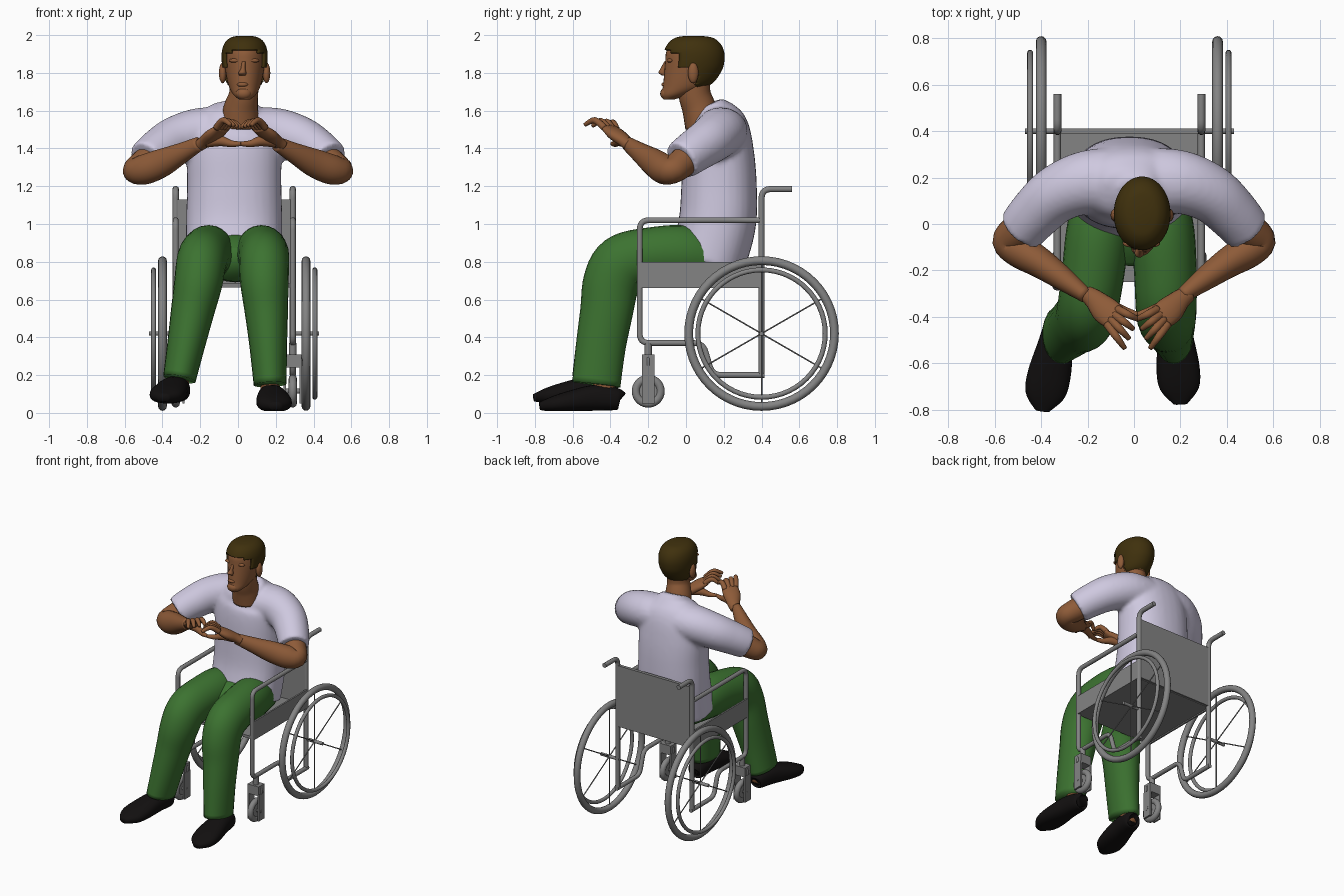
import bpy, bmesh, math
from mathutils import Vector, Matrix

if "Cube" in bpy.data.objects:
    bpy.data.objects.remove(bpy.data.objects["Cube"], do_unlink=True)


def material(name, r, g, b):
    m = bpy.data.materials.new(name)
    m.use_nodes = True
    m.diffuse_color = (r, g, b, 1)
    m.node_tree.nodes["Principled BSDF"].inputs["Base Color"].default_value = (r, g, b, 1)
    return m


METAL = material("grey metal", .23, .23, .23)
SKIN = material("brown skin", .27, .105, .04)
SHIRT = material("pale lilac cloth", .62, .58, .74)
TROUSERS = material("green cloth", .045, .17, .03)
HAIR = material("dark brown hair", .05, .03, .004)
SHOE = material("black leather", .006, .005, .005)


def finish(name, bm, mat, smooth=True):
    bmesh.ops.recalc_face_normals(bm, faces=bm.faces)
    me = bpy.data.meshes.new(name)
    for f in bm.faces:
        f.smooth = smooth
    bm.to_mesh(me)
    bm.free()
    me.materials.append(mat)
    ob = bpy.data.objects.new(name, me)
    bpy.context.collection.objects.link(ob)
    return ob


def catmull(p, i, t):
    a, b, c, d = (p[max(0, min(len(p) - 1, k))] for k in range(i - 1, i + 3))
    return [.5 * (2 * B + (C - A) * t + (2 * A - 5 * B + 4 * C - D) * t * t
                  + (3 * B - A - 3 * C + D) * t ** 3) for A, B, C, D in zip(a, b, c, d)]


def loft(name, rows, mat, side=(1, 0, 0), n=24, steps=5, power=1.0, level=False, keep=None, floor=None):
    """Smooth body through rows of (x, y, z, half width, half depth)."""
    pts = [catmull(rows, i, k / steps) for i in range(len(rows) - 1) for k in range(steps)]
    pts.append(list(rows[-1]))
    bm = bmesh.new()
    rings = []
    for i, p in enumerate(pts):
        t = Vector(pts[min(i + 1, len(pts) - 1)][:3]) - Vector(pts[max(i - 1, 0)][:3])
        t = Vector((0, 0, 1)) if level else t.normalized()
        u = Vector(side)
        u = (u - t * u.dot(t)).normalized()
        w = t.cross(u)
        ring = []
        for k in range(n):
            a = 2 * math.pi * k / n
            c, s = math.cos(a), math.sin(a)
            co = (Vector(p[:3]) + u * math.copysign(abs(c) ** power, c) * p[3]
                  + w * math.copysign(abs(s) ** power, s) * p[4])
            if floor is not None:
                co.z = max(co.z, floor)
            ring.append(bm.verts.new(co))
        rings.append(ring)
    for r, q in zip(rings, rings[1:]):
        for k in range(n):
            bm.faces.new((r[k], r[(k + 1) % n], q[(k + 1) % n], q[k]))
    bm.faces.new(rings[0])
    bm.faces.new(rings[-1])
    if keep:
        bad = [f for f in bm.faces if not keep(f.calc_center_median())]
        bmesh.ops.delete(bm, geom=bad, context='FACES')
    return finish(name, bm, mat)


def fuse(name, parts, voxel):
    """Join overlapping bodies into one blended skin."""
    bpy.ops.object.select_all(action='DESELECT')
    for p in parts:
        p.select_set(True)
    bpy.context.view_layer.objects.active = parts[0]
    bpy.ops.object.join()
    ob = parts[0]
    ob.name = name
    rm = ob.modifiers.new("blend", 'REMESH')
    rm.mode, rm.voxel_size, rm.use_smooth_shade = 'VOXEL', voxel, True
    sm = ob.modifiers.new("soften", 'SMOOTH')
    sm.factor, sm.iterations = .5, 6


def ball(name, loc, size, mat):
    bm = bmesh.new()
    bmesh.ops.create_uvsphere(bm, u_segments=16, v_segments=10, radius=1,
                              matrix=Matrix.Translation(loc) @ Matrix.Diagonal((*size, 1)))
    return finish(name, bm, mat)


def box(name, lo, hi, mat=METAL):
    lo, hi = Vector(lo), Vector(hi)
    bm = bmesh.new()
    bmesh.ops.create_cube(bm, size=1, matrix=Matrix.Translation((lo + hi) / 2)
                          @ Matrix.Diagonal((*(hi - lo), 1)))
    return finish(name, bm, mat, False)


def pipe(name, pts, r, bend=.07):
    """Metal tube with rounded bends."""
    pts = [Vector(p) for p in pts]
    path = [pts[0]]
    for a, b, c in zip(pts, pts[1:], pts[2:]):
        p, q = b + (a - b).normalized() * bend, b + (c - b).normalized() * bend
        path += [p * (1 - t) ** 2 + b * 2 * t * (1 - t) + q * t * t for t in (k / 6 for k in range(7))]
    path.append(pts[-1])
    cu = bpy.data.curves.new(name, 'CURVE')
    cu.dimensions = '3D'
    cu.bevel_depth, cu.bevel_resolution, cu.use_fill_caps = r, 3, True
    sp = cu.splines.new('POLY')
    sp.points.add(len(path) - 1)
    for s, p in zip(sp.points, path):
        s.co = (*p, 1)
        s.radius = 1
    sp.use_smooth = True
    cu.materials.append(METAL)
    bpy.context.collection.objects.link(bpy.data.objects.new(name, cu))


def ring(name, loc, R, r):
    bpy.ops.mesh.primitive_torus_add(location=loc, rotation=(0, math.pi / 2, 0), major_radius=R,
                                     minor_radius=r, major_segments=56, minor_segments=12)
    ob = bpy.context.object
    ob.name = name
    ob.data.materials.append(METAL)
    bpy.ops.object.shade_smooth()


# Wheelchair
CX, AY, AZ = -.02, .40, .42
for s, tag in ((-1, "right"), (1, "left")):
    x, wx = CX + s * .31, CX + s * .38
    pipe(tag + "_back_upright", [(x, AY, .2), (x, AY, 1.185), (x, .56, 1.185)], .017, .05)
    pipe(tag + "_arm_frame", [(x, AY, 1.02), (x, -.245, 1.02), (x, -.245, .37), (x, .09, .37),
                              (x, .14, .2), (x, AY + .015, .2)], .016, .05)
    px = x + s * .01
    box(tag + "_side_panel", (px - .006, -.25, .66), (px + .006, AY, .80))
    ring(tag + "_tyre", (wx, AY, AZ), .386, .023)
    ring(tag + "_hand_rim", (CX + s * .427, AY, AZ), .337, .013)
    pipe(tag + "_axle", [(x - s * .015, AY, AZ), (CX + s * .45, AY, AZ)], .012)
    for k in range(6):
        a = math.radians(30 + 60 * k)
        pipe(tag + "_spoke", [(wx, AY, AZ), (wx, AY + .37 * math.cos(a), AZ + .37 * math.sin(a))], .004)
    # Casters
    cy = -.2
    pipe(tag + "_caster_stem", [(x, cy, .3), (x, cy, .37)], .02)
    pipe(tag + "_fork_crown", [(x - .046, cy, .25), (x - .046, cy, .3), (x + .046, cy, .3),
                               (x + .046, cy, .25)], .008, .03)
    box(tag + "_fork_plate", (x - .046, cy - .034, .24), (x + .046, cy + .034, .31))
    for e in (-1, 1):
        box(tag + "_fork_blade", (x + e * .042 - .006, cy - .034, .05), (x + e * .042 + .006, cy + .034, .25))
    ring(tag + "_caster_tyre", (x, cy, .115), .065, .022)
    pipe(tag + "_caster_hub", [(x - .012, cy, .115), (x + .012, cy, .115)], .06)
    pipe(tag + "_caster_axle", [(x - .05, cy, .115), (x + .05, cy, .115)], .014)
box("seat", (CX - .31, -.25, .665), (CX + .31, AY, .685))
box("backrest", (CX - .31, AY - .012, .67), (CX + .31, AY + .012, 1.13))

# Shirt, with body and sleeves blended together
shirt = [loft("shirt_body", [(-.02, .11, .79, .255, .2), (-.02, .165, 1.0, .255, .205),
                             (-.02, .175, 1.2, .25, .2), (-.02, .17, 1.38, .25, .19),
                             (-.01, .165, 1.5, .235, .17), (0, .145, 1.57, .18, .135),
                             (.008, .13, 1.61, .12, .1), (.01, .12, 1.635, .09, .08)],
              SHIRT, n=32, power=.88)]
for s in (-1, 1):
    rows = [(.05, .18, 1.49, .125, .15), (.2, .18, 1.485, .13, .138), (.33, .13, 1.445, .125, .125),
            (.42, .05, 1.39, .115, .115), (.485, -.025, 1.337, .106, .106)]
    shirt.append(loft("sleeve", [(s * r[0], *r[1:]) for r in rows], SHIRT, side=(0, 0, 1)))
fuse("shirt", shirt, .014)

# Neck and head
loft("neck", [(.01, .09, 1.52, .1, .095), (.015, .07, 1.61, .092, .09), (.03, .045, 1.69, .077, .085),
              (.035, .045, 1.78, .077, .085)], SKIN)
HX = .035
head = [(HX, -.09, 1.66, .03, .03), (HX, -.055, 1.685, .06, .074), (HX, 0, 1.73, .084, .122),
        (HX, .03, 1.8, .1, .145), (HX, .04, 1.86, .107, .15), (HX, .04, 1.91, .104, .145),
        (HX, .04, 1.95, .088, .122), (HX, .04, 1.975, .058, .085), (HX, .035, 1.984, .02, .03)]
loft("head", head, SKIN, n=32, level=True)


def hairy(c):
    return c.z > (1.905 + .015 * (abs(c.x - HX) < .07) if c.y < -.035 else 1.83 if c.y < .055 else 1.71)


cap = [(x, y + .003, z + .012, a + .015, b + .011) for x, y, z, a, b in head[1:]]
hair = loft("hair", cap, HAIR, n=48, steps=8, level=True, keep=hairy)
sol = hair.modifiers.new("thickness", 'SOLIDIFY')
sol.thickness, sol.offset = .014, -1
loft("nose", [(HX - .005, -.103, 1.86, .01, .012), (HX - .008, -.116, 1.825, .012, .018),
              (HX - .012, -.125, 1.8, .021, .02), (HX - .012, -.112, 1.785, .016, .012)],
     SKIN, n=12, level=True)
ball("lips", (HX - .01, -.112, 1.738), (.03, .018, .013), SKIN)
ball("chin", (HX - .005, -.105, 1.69), (.042, .032, .032), SKIN)
for s, tag in ((-1, "right"), (1, "left")):
    ball(tag + "_ear", (HX + s * .116, .038, 1.8), (.02, .028, .055), SKIN)
    ball(tag + "_brow", (HX - .003 + s * .043, -.083, 1.865), (.038, .018, .012), SKIN)

# Arms and hands
for s, tag in ((-1, "right"), (1, "left")):
    def M(rows, dx=0):
        return [(s * r[0] + dx, *r[1:]) for r in rows]

    loft(tag + "_arm", M([(.42, .04, 1.38, .08, .08), (.5, -.03, 1.315, .078, .078),
                          (.54, -.075, 1.283, .07, .07), (.49, -.115, 1.29, .08, .075),
                          (.4, -.17, 1.325, .075, .065), (.3, -.24, 1.375, .055, .05),
                          (.205, -.31, 1.425, .038, .032)]), SKIN, side=(0, 0, 1))
    D = .015
    index, little = Vector((.08, -.36, 1.50)), Vector((.135, -.44, 1.51))
    across = index - little
    loft(tag + "_palm", M([(.22, -.3, 1.415, .036, .03), (.185, -.325, 1.44, .045, .032),
                           (.14, -.37, 1.475, .06, .032), (.095, -.405, 1.508, .056, .02)], D),
         SKIN, side=(s * across.x, across.y, across.z), n=16)
    for k in range(4):
        t = k / 3
        root = index.lerp(little, .1 + .8 * t)
        tip = Vector((0, -.41, 1.51)).lerp(Vector((.055, -.535, 1.525)), t)
        mid = root.lerp(tip, .5) + Vector((0, 0, .032))
        loft(tag + "_finger", M([(*root, .019, .019), (*mid, .017, .017), (*tip, .011, .011)], D),
             SKIN, side=(0, 0, 1), n=10)
    loft(tag + "_thumb", M([(.18, -.33, 1.435, .03, .03), (.11, -.355, 1.44, .028, .026),
                            (.05, -.375, 1.425, .018, .018), (.0, -.39, 1.425, .012, .012)], D),
         SKIN, side=(0, 0, 1), n=10)

# Legs: both share one side profile and swing outwards by different amounts
thigh = [(.18, .80, .1, .11), (0, .84, .135, .15), (-.2, .835, .135, .145), (-.335, .79, .132, .155),
         (-.395, .69, .128, .15), (-.42, .54, .115, .14), (-.45, .36, .1, .132), (-.475, .15, .087, .128)]
spread = {"left": (.1, .12, .135, .138, .14, .15, .16, .17),
          "right": (-.12, -.15, -.175, -.195, -.21, -.24, -.275, -.31)}
for tag, xs in spread.items():
    lift = .03 if tag == "right" else 0
    loft(tag + "_trouser_leg", [(x, y, z + lift * (i == 7), a, b)
                                for i, (x, (y, z, a, b)) in enumerate(zip(xs, thigh))], TROUSERS)
    ax = xs[-1]
    loft(tag + "_ankle", [(ax, -.43, .1, .05, .06), (ax, -.44, .25, .05, .06)], SKIN, n=16)
    toe = .03 if tag == "left" else -.085
    shoe = [(0, -.348, .07, .035, .04), (.03, -.365, .073, .06, .058), (.3, -.48, .08, .075, .068),
            (.65, -.62, .06, .093, .055), (.88, -.71, .045, .083, .04), (1, -.775, .035, .03, .02)]
    loft(tag + "_shoe", [(ax + toe * t, y - lift, z + lift * 1.5, a, b) for t, y, z, a, b in shoe],
         SHOE, level=False, power=.85, floor=.01 + lift * 1.2)
# Trouser seat between the thighs
loft("trouser_seat", [(-.015, .25, .8, .17, .1), (-.015, .15, .82, .19, .12), (-.015, -.02, .82, .17, .13),
                      (-.015, -.15, .78, .12, .09)], TROUSERS)
